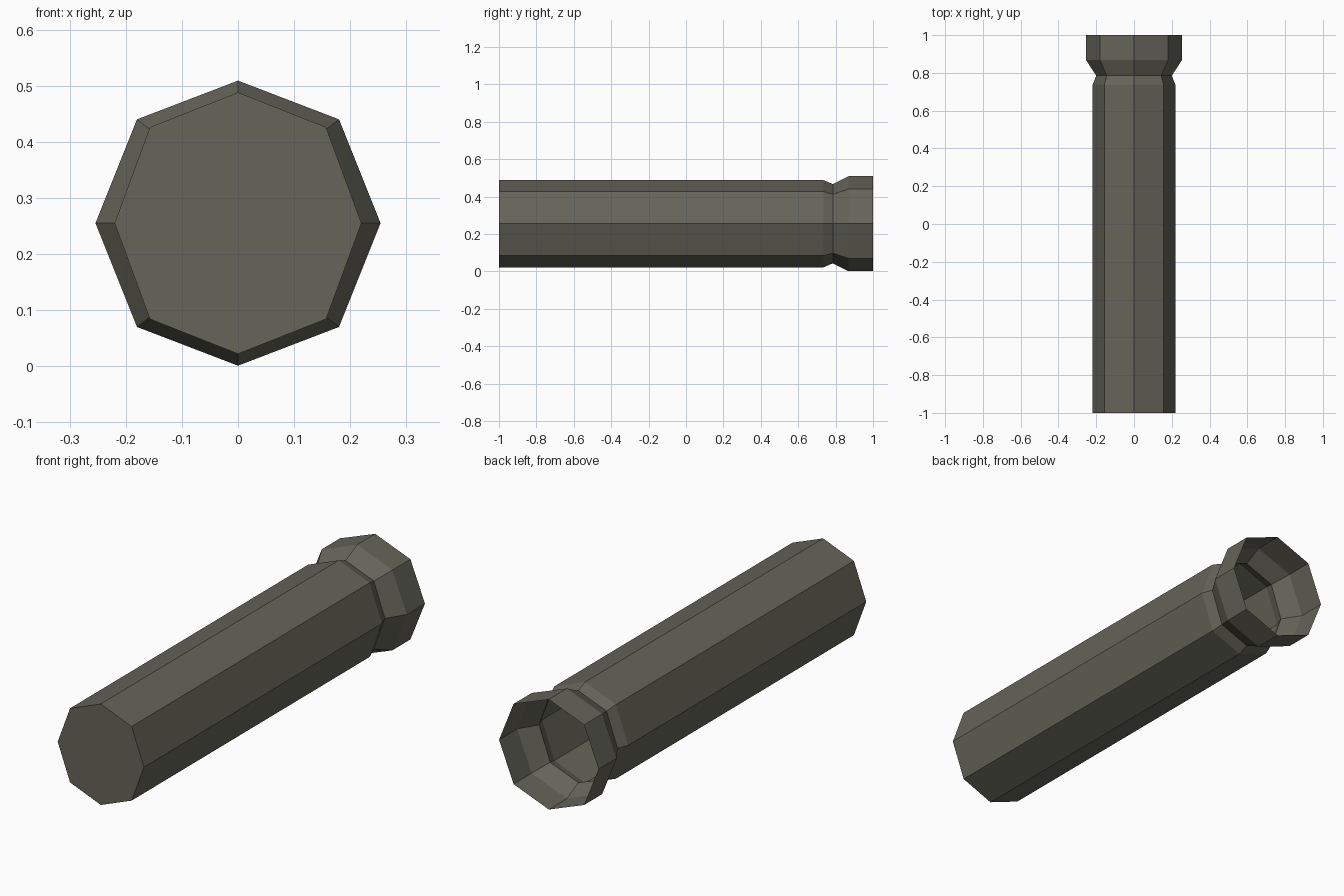
import bpy, bmesh

if "Cube" in bpy.data.objects:
    bpy.data.objects.remove(bpy.data.objects["Cube"])

# Casing material
mat = bpy.data.materials.new("dark olive grey")
mat.diffuse_color = (0.13, 0.128, 0.10, 1)
mat.use_nodes = True
mat.node_tree.nodes["Principled BSDF"].inputs["Base Color"].default_value = mat.diffuse_color

CENTRE_Z = 0.255
# Stations along the casing: y, side radius, top radius, diagonal x, diagonal z
STATIONS = [
    (-1.0, 0.22, 0.233, 0.157, 0.171),
    (0.735, 0.22, 0.233, 0.157, 0.171),   # shoulder
    (0.785, 0.20, 0.212, 0.144, 0.157),   # neck groove
    (0.868, 0.254, 0.254, 0.18, 0.185),   # flared collar
    (1.0, 0.254, 0.254, 0.18, 0.185),     # open mouth
]


def octagon(bm, y, rx, rz, dx, dz):
    pts = [(rx, 0), (dx, dz), (0, rz), (-dx, dz),
           (-rx, 0), (-dx, -dz), (0, -rz), (dx, -dz)]
    return [bm.verts.new((x, y, CENTRE_Z + z)) for x, z in pts]


# Thin eight-sided shell, closed at the front and open at the back
bm = bmesh.new()
rings = [octagon(bm, *s) for s in STATIONS]
for a, b in zip(rings, rings[1:]):
    for i in range(8):
        j = (i + 1) % 8
        bm.faces.new((a[j], a[i], b[i], b[j]))
bm.faces.new(rings[0])
bmesh.ops.recalc_face_normals(bm, faces=bm.faces)

mesh = bpy.data.meshes.new("open_casing")
bm.to_mesh(mesh)
bm.free()
mesh.materials.append(mat)
obj = bpy.data.objects.new("open_casing", mesh)
bpy.context.collection.objects.link(obj)
